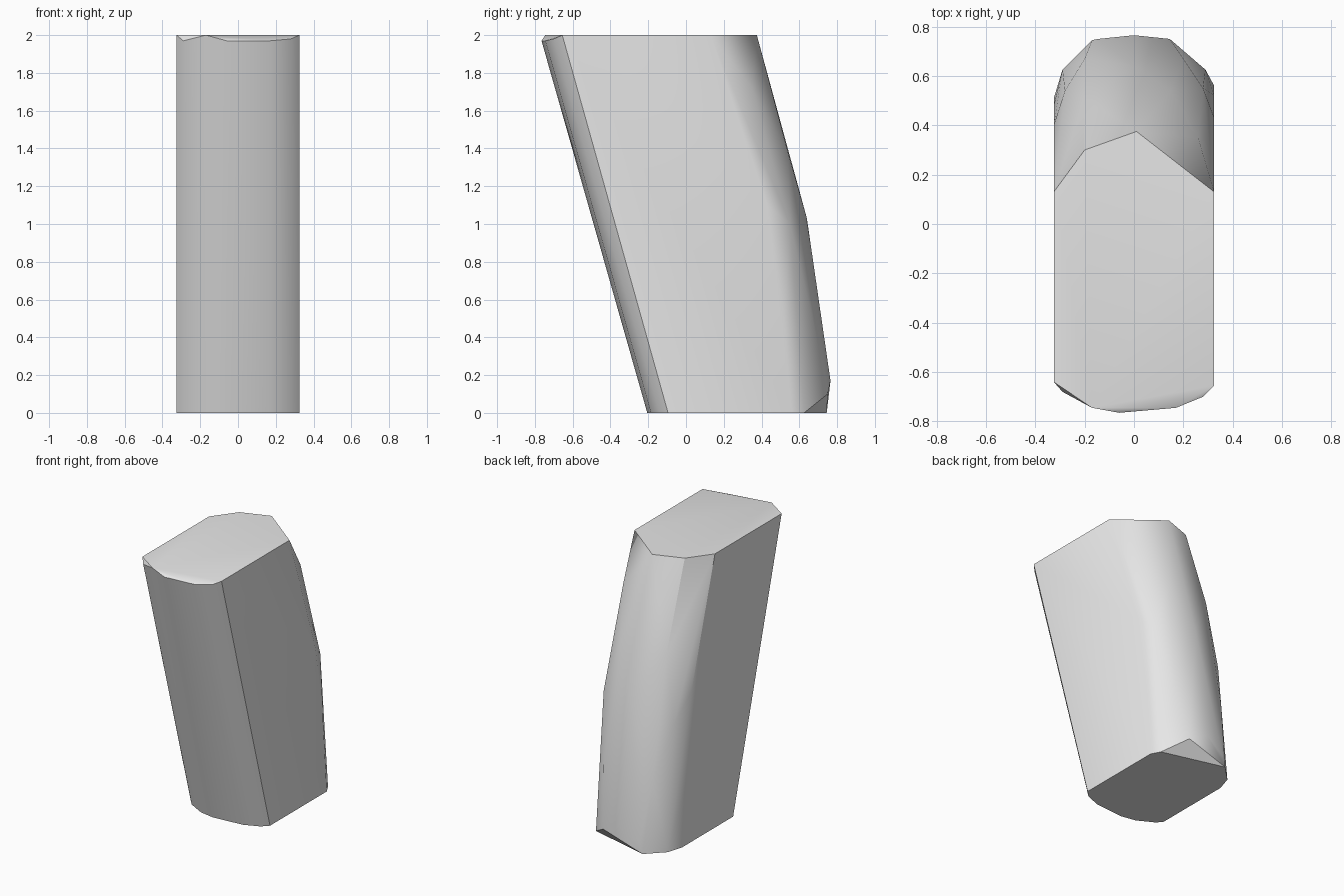
import bpy
import bmesh
import math

# Remove the default cube only
default_cube = bpy.data.objects.get("Cube")
if default_cube:
    bpy.data.objects.remove(default_cube, do_unlink=True)

HALF = 0.325      # half width of the block
HEIGHT = 2.0
LEAN = 0.56       # how far the front face leans forward over the height

# Plain stone colour
stone = bpy.data.materials.new("light grey stone")
stone.use_nodes = True
grey = (0.8, 0.8, 0.8, 1.0)
stone.diffuse_color = grey
stone.node_tree.nodes["Principled BSDF"].inputs["Base Color"].default_value = grey

# Curved front profile: x, y at the top, and how far the rim is chipped down
front_profile = [
    (-HALF, -0.64, 0), (-0.29, -0.68, 0.03), (-0.17, -0.745, 0),
    (-0.06, -0.765, 0.03), (0.17, -0.745, 0.03), (0.28, -0.70, 0.02),
    (HALF, -0.655, 0),
]

# Rear outline of the flat top: x, y
top_rear = [(HALF, 0.13), (0.01, 0.375), (-0.2, 0.3), (-HALF, 0.13)]

# Rear outline of the flat base: x, y
base_rear = [(HALF, 0.56), (0.29, 0.625), (-0.17, 0.745),
             (-0.29, 0.625), (-HALF, 0.51)]

# Worn, bulging back: x, y, z
worn_back = [
    (0.26, 0.35, 1.72), (0.15, 0.54, 1.38), (-0.2, 0.51, 1.38),
    (0, 0.64, 1.03), (0.28, 0.55, 1.0), (-0.28, 0.54, 0.9),
    (HALF, 0.43, 1.1), (-HALF, 0.4, 1.1),
    (HALF, 0.52, 0.5), (-HALF, 0.48, 0.4),
    (0.2, 0.67, 0.5), (-0.2, 0.67, 0.5),
    (0.145, 0.75, 0.1), (0, 0.765, 0.17), (-0.145, 0.75, 0.07),
]


def stone_points():
    """Collect the corners of the leaning block."""
    points = list(worn_back)
    for x, y, chip in front_profile:
        points.append((x, y, HEIGHT - chip))
        points.append((x, y + LEAN, 0))
    points += [(x, y, HEIGHT) for x, y in top_rear]
    points += [(x, y, 0) for x, y in base_rear]
    return points


def hull_object(name, points, material):
    """Wrap the points in a convex skin and make an object from it."""
    bm = bmesh.new()
    for point in points:
        bm.verts.new(point)
    result = bmesh.ops.convex_hull(bm, input=bm.verts[:])
    loose = [v for v in bm.verts if not v.link_faces]
    bmesh.ops.delete(bm, geom=loose, context="VERTS")
    bmesh.ops.dissolve_limit(bm, angle_limit=math.radians(0.5),
                             verts=bm.verts[:], edges=bm.edges[:])
    bmesh.ops.recalc_face_normals(bm, faces=bm.faces[:])
    mesh = bpy.data.meshes.new(name)
    bm.to_mesh(mesh)
    bm.free()
    mesh.materials.append(material)
    obj = bpy.data.objects.new(name, mesh)
    bpy.context.collection.objects.link(obj)
    return obj


# Leaning stone block with soft facets and sharp rims
block = hull_object("leaning_stone_block", stone_points(), stone)
bpy.ops.object.select_all(action="DESELECT")
block.select_set(True)
bpy.context.view_layer.objects.active = block
bpy.ops.object.shade_smooth_by_angle(angle=math.radians(30))
